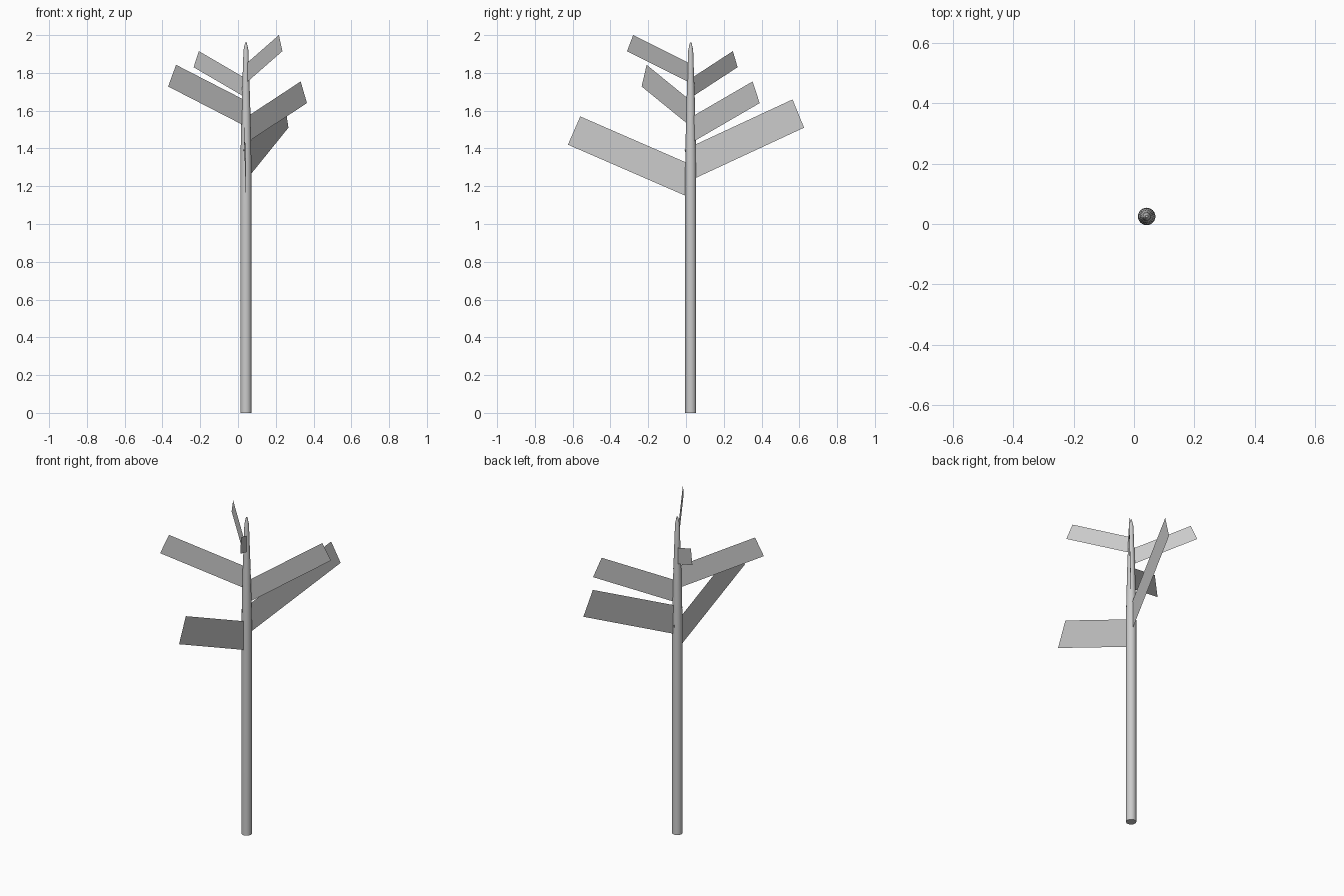
import bpy, bmesh, math
from mathutils import Vector

if "Cube" in bpy.data.objects:
    bpy.data.objects.remove(bpy.data.objects["Cube"])

CENTRE = Vector((0.042, 0.025, 0))
SIDES = 24

grey = bpy.data.materials.new("plain_grey")
grey.diffuse_color = (0.6, 0.6, 0.6, 1)
grey.use_nodes = True
grey.node_tree.nodes["Principled BSDF"].inputs["Base Color"].default_value = grey.diffuse_color


def finish(name, bm):
    mesh = bpy.data.meshes.new(name)
    bm.to_mesh(mesh)
    bm.free()
    mesh.materials.append(grey)
    obj = bpy.data.objects.new(name, mesh)
    bpy.context.collection.objects.link(obj)
    return obj


# Trunk: straight pole, tapering crown and short pointed tip
profile = [(0.029, 0), (0.029, 1.3), (0.027, 1.45), (0.022, 1.65),
           (0.017, 1.80), (0.013, 1.92), (0.004, 1.962)]
bm = bmesh.new()
rings = []
for r, z in profile:
    rings.append([bm.verts.new(CENTRE + Vector((
        r * math.cos(2 * math.pi * i / SIDES),
        r * math.sin(2 * math.pi * i / SIDES), z))) for i in range(SIDES)])
for a, b in zip(rings, rings[1:]):
    for i in range(SIDES):
        j = (i + 1) % SIDES
        bm.faces.new((a[i], a[j], b[j], b[i]))
bm.faces.new(rings[0][::-1])
bm.faces.new(rings[-1])
trunk = finish("trunk", bm)
bpy.context.view_layer.objects.active = trunk
trunk.select_set(True)
bpy.ops.object.shade_smooth_by_angle(angle=math.radians(40))

# Branch cards: upright rectangles rising outwards from the trunk
# (outer lower corner x, y, z, card width, trunk radius at the joint)
branches = [
    (0.033, -0.625, 1.42, 0.163, 0.029),
    (0.267, 0.625, 1.51, 0.163, 0.029),
    (0.365, 0.39, 1.64, 0.125, 0.027),
    (-0.37, -0.235, 1.728, 0.125, 0.025),
    (-0.235, 0.273, 1.83, 0.093, 0.021),
    (0.235, -0.312, 1.915, 0.093, 0.018),
]
ANGLE = math.radians(23.5)
for n, (x, y, z, width, radius) in enumerate(branches, 1):
    flat = Vector((x, y, 0)) - CENTRE
    reach = flat.length - radius
    out = flat.normalized()
    outer = Vector((x, y, z))
    inner = outer - out * reach - Vector((0, 0, reach * math.tan(ANGLE)))
    up = (-out * math.sin(ANGLE) + Vector((0, 0, math.cos(ANGLE)))) * width
    bm = bmesh.new()
    bm.faces.new([bm.verts.new(p) for p in (inner, outer, outer + up, inner + up)])
    finish(f"branch_{n}", bm)
